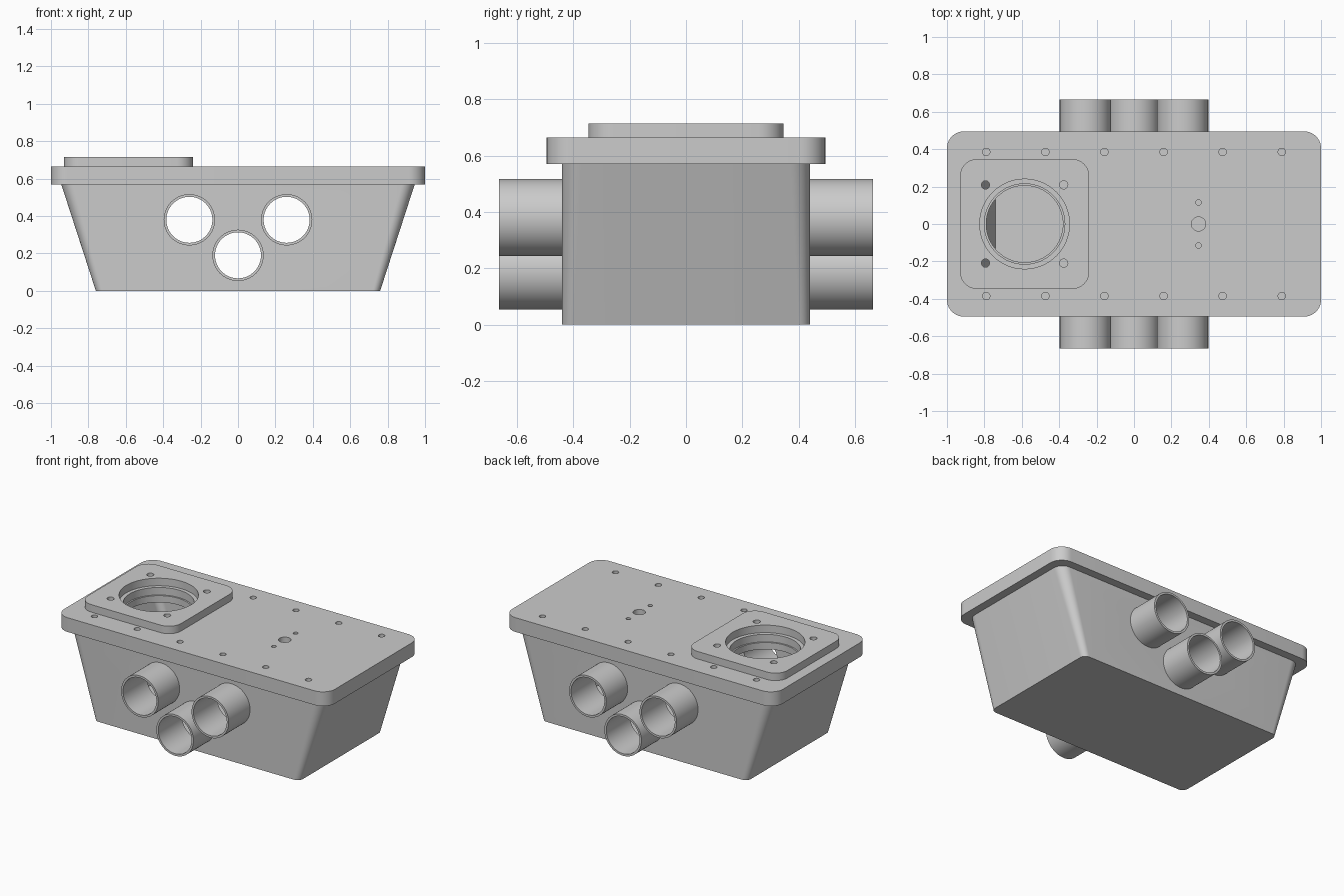
import bpy, bmesh, math
from mathutils import Matrix

cube = bpy.data.objects.get("Cube")
if cube:
    bpy.data.objects.remove(cube, do_unlink=True)

grey = bpy.data.materials.new("plain grey")
grey.use_nodes = True
colour = (0.6, 0.6, 0.6, 1)
grey.diffuse_color = colour
grey.node_tree.nodes["Principled BSDF"].inputs["Base Color"].default_value = colour


def make_object(name, bm):
    bmesh.ops.recalc_face_normals(bm, faces=bm.faces[:])
    mesh = bpy.data.meshes.new(name)
    bm.to_mesh(mesh)
    bm.free()
    mesh.materials.append(grey)
    obj = bpy.data.objects.new(name, mesh)
    bpy.context.collection.objects.link(obj)
    return obj


def activate(obj):
    bpy.ops.object.select_all(action="DESELECT")
    obj.select_set(True)
    bpy.context.view_layer.objects.active = obj


def smooth(obj):
    activate(obj)
    bpy.ops.object.shade_smooth_by_angle(angle=math.radians(30))


def rounded_rect(hx, hy, radius, steps=10):
    points = []
    for corner, (sx, sy) in enumerate([(1, 1), (-1, 1), (-1, -1), (1, -1)]):
        for i in range(steps + 1):
            a = math.pi / 2 * (corner + i / steps)
            points.append((sx * (hx - radius) + radius * math.cos(a),
                           sy * (hy - radius) + radius * math.sin(a)))
    return points


def loft(name, sections, cx=0):
    """Skin rounded rectangles (half x, half y, corner radius, z) and cap the ends."""
    bm = bmesh.new()
    rings = [[bm.verts.new((x + cx, y, z)) for x, y in rounded_rect(hx, hy, r)]
             for hx, hy, r, z in sections]
    n = len(rings[0])
    for a, b in zip(rings, rings[1:]):
        for i in range(n):
            j = (i + 1) % n
            bm.faces.new((a[i], a[j], b[j], b[i]))
    bm.faces.new(rings[0])
    bm.faces.new(rings[-1])
    return make_object(name, bm)


def cut_cylinder(obj, radius, centre, depth, axis="Z", segments=64):
    bm = bmesh.new()
    matrix = Matrix.Translation(centre)
    if axis == "Y":
        matrix = matrix @ Matrix.Rotation(math.pi / 2, 4, "X")
    bmesh.ops.create_cone(bm, cap_ends=True, segments=segments, radius1=radius,
                          radius2=radius, depth=depth, matrix=matrix)
    cutter = make_object("cutter", bm)
    cutter.hide_render = True
    mod = obj.modifiers.new("hole", "BOOLEAN")
    mod.operation = "DIFFERENCE"
    mod.solver = "EXACT"
    mod.object = cutter
    activate(obj)
    bpy.ops.object.modifier_apply(modifier=mod.name)
    bpy.data.objects.remove(cutter, do_unlink=True)


def tube(name, outer, inner, x, z, y0, y1, segments=64):
    bm = bmesh.new()
    rings = []
    for r, y in [(outer, y0), (outer, y1), (inner, y1), (inner, y0)]:
        rings.append([bm.verts.new((x + r * math.cos(2 * math.pi * i / segments), y,
                                    z + r * math.sin(2 * math.pi * i / segments)))
                      for i in range(segments)])
    for k in range(4):
        a, b = rings[k], rings[(k + 1) % 4]
        for i in range(segments):
            j = (i + 1) % segments
            bm.faces.new((a[i], a[j], b[j], b[i]))
    return make_object(name, bm)


LID_LOW, LID_TOP, PAD_TOP = 0.57, 0.665, 0.715
PORT_X = -0.585
ports = {"left": (0.26, 0.38), "middle": (0, 0.19), "right": (-0.26, 0.38)}

# Tapered hollow tub
tub = loft("tub", [(0.76, 0.44, 0.04, 0), (0.945, 0.44, 0.07, LID_LOW),
                   (0.92, 0.415, 0.05, LID_LOW), (0.741, 0.415, 0.03, 0.02)])

# Pipe stubs on front and back
for side, (x, z) in ports.items():
    cut_cylinder(tub, 0.13, (x, 0, z), 1.2, "Y")
    for end, s in (("front", -1), ("back", 1)):
        smooth(tube(f"{end}_{side}_pipe", 0.137, 0.123, x, z, s * 0.415, s * 0.665))
smooth(tub)

# Lid with blind screw holes along both long edges
lid = loft("lid", [(1, 0.495, 0.09, LID_LOW), (1, 0.495, 0.09, LID_TOP)])
for i in range(6):
    for s in (-1, 1):
        cut_cylinder(lid, 0.02, (-0.79 + 0.316 * i, s * 0.385, LID_TOP), 0.12, segments=24)

# Cable hole and its two small screw holes
cut_cylinder(lid, 0.038, (0.345, 0, LID_TOP), 0.4, segments=32)
for s in (-1, 1):
    cut_cylinder(lid, 0.015, (0.345, s * 0.115, LID_TOP), 0.4, segments=24)

# Raised mounting pad with a stepped round opening
pad = loft("mounting_pad", [(0.345, 0.347, 0.09, LID_TOP), (0.345, 0.347, 0.09, PAD_TOP)], PORT_X)
cut_cylinder(pad, 0.24, (PORT_X, 0, PAD_TOP), 0.4)
cut_cylinder(lid, 0.205, (PORT_X, 0, LID_TOP), 0.4)
cut_cylinder(lid, 0.215, (PORT_X, 0, LID_TOP), 0.1)
for sx in (-1, 1):
    for sy in (-1, 1):
        for part in (pad, lid):
            cut_cylinder(part, 0.022, (PORT_X + sx * 0.209, sy * 0.209, LID_TOP), 0.4, segments=24)
smooth(lid)
smooth(pad)
